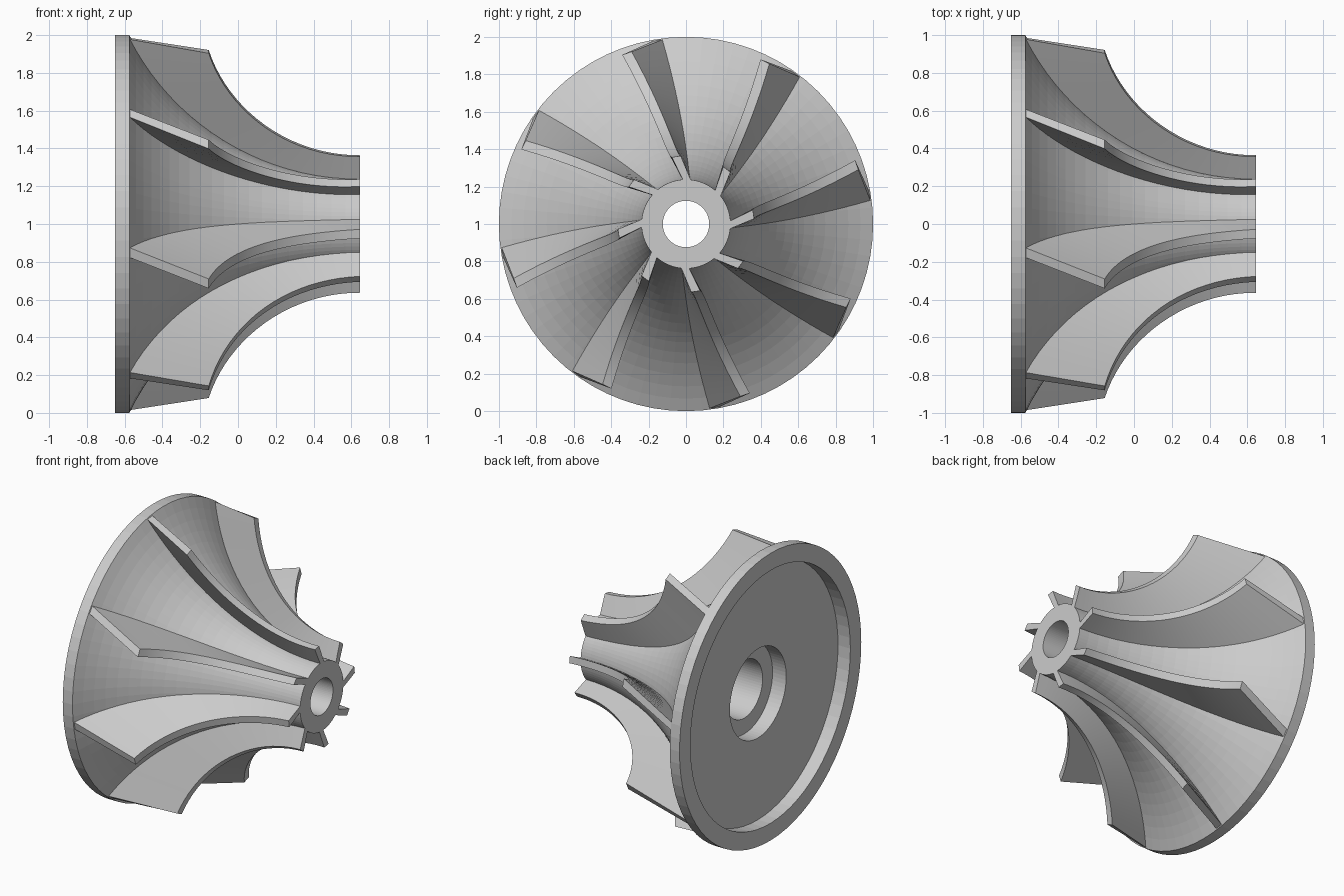
import bpy, bmesh
from math import sin, cos, asin, radians, tau

if "Cube" in bpy.data.objects:
    bpy.data.objects.remove(bpy.data.objects["Cube"])

SEG = 72      # divisions around the axis
STEPS = 20    # divisions along the flow curves
BLADES = 8
AXIS_Z = 1.0


def polar(x, r, a):
    """Point at axial position x, radius r, angle a about the x axis."""
    return (x, r * cos(a), AXIS_Z + r * sin(a))


def arc(t, x0, r0, x1, r1, sink=0.0):
    """Circular flow curve from (x0,r0) to (x1,r1), ending parallel to the axis."""
    dx, dr = x1 - x0, r0 - r1
    R = (dx * dx + dr * dr) / (2 * dr)
    a = asin(dx / R) * (1 - t)
    return x1 - (R + sink) * sin(a), r1 + R - (R + sink) * cos(a)


def finish(name, bm):
    bmesh.ops.recalc_face_normals(bm, faces=bm.faces)
    me = bpy.data.meshes.new(name)
    bm.to_mesh(me)
    bm.free()
    ob = bpy.data.objects.new(name, me)
    bpy.context.collection.objects.link(ob)
    return ob


HUB = (-0.575, 1.0, 0.645, 0.238)
SHROUD = (-0.155, 0.966, 0.645, 0.365)

# Hub: flared body, rim disc, recessed back, counterbore and through bore
profile = [arc(i / STEPS, *HUB) for i in range(STEPS + 1)]
profile += [(0.645, 0.124), (0.1, 0.124), (0.1, 0.2), (-0.45, 0.2),
            (-0.45, 0.31), (-0.555, 0.31), (-0.555, 0.88),
            (-0.65, 0.88), (-0.65, 1.0)]
bm = bmesh.new()
rings = [[bm.verts.new(polar(x, r, tau * k / SEG)) for k in range(SEG)]
         for x, r in profile]
for i, ring in enumerate(rings):
    nxt = rings[(i + 1) % len(rings)]
    for k in range(SEG):
        j = (k + 1) % SEG
        bm.faces.new((ring[k], ring[j], nxt[j], nxt[k]))
finish("hub", bm)


# Blades: ruled between the hub curve and the shroud curve
def make_blade(index):
    bm = bmesh.new()
    rows = []
    turn = 360 / BLADES * index
    for i in range(STEPS + 1):
        t = i / STEPS
        a = radians(98.5 - 10.9 * t + turn)
        x0, r0 = arc(t, *HUB, sink=0.012)
        x1, r1 = arc(t, *SHROUD)
        h0 = (0.052 - 0.010 * t) / 2 / r0
        h1 = (0.053 - 0.005 * t) / 2 / r1
        b = a + radians(10.6)
        rows.append([bm.verts.new(p) for p in (
            polar(x0, r0, a - h0), polar(x1, r1, b - h1),
            polar(x1, r1, b + h1), polar(x0, r0, a + h0))])
    for p, q in zip(rows, rows[1:]):
        for k in range(4):
            j = (k + 1) % 4
            bm.faces.new((p[k], p[j], q[j], q[k]))
    bm.faces.new(rows[0])
    # leading edge sits flush with the nose face
    bm.faces.new(rows[-1])
    ob = finish(f"blade_{index + 1}", bm)
    bpy.ops.object.select_all(action='DESELECT')
    ob.select_set(True)
    bpy.context.view_layer.objects.active = ob
    bpy.ops.object.shade_smooth_by_angle(angle=radians(30))


for n in range(BLADES):
    make_blade(n)
